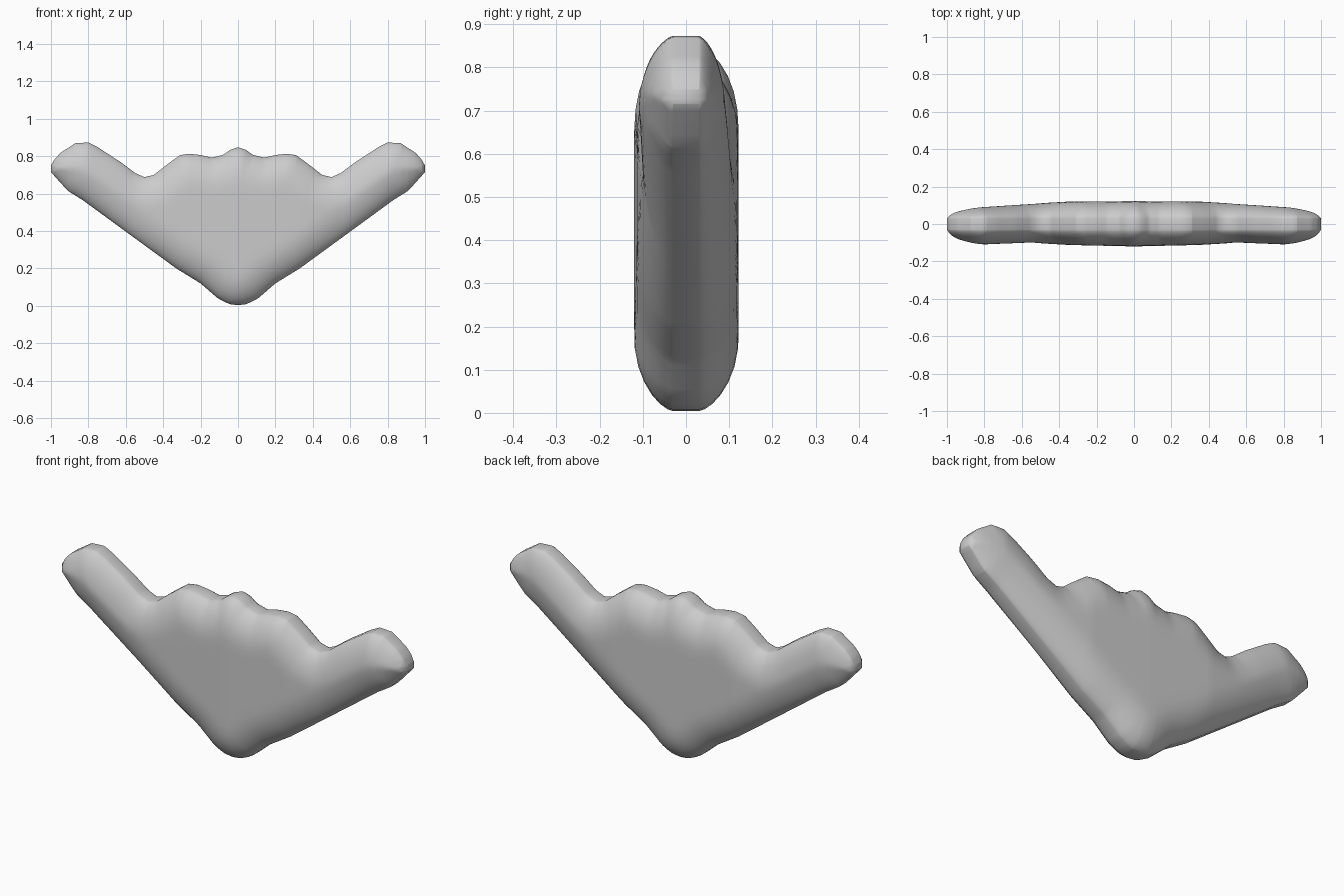
import bpy, bmesh, math
from mathutils import Vector
from mathutils.geometry import intersect_point_line

if "Cube" in bpy.data.objects:
    bpy.data.objects.remove(bpy.data.objects["Cube"])

# Right half of the outline: lower and upper edge as (x, z)
LOWER = [(0, 0.004), (0.04, 0.008), (0.07, 0.02), (0.11, 0.042), (0.2, 0.12), (0.33, 0.2),
         (0.57, 0.375), (0.7, 0.47), (0.83, 0.565), (0.91, 0.615), (0.96, 0.67), (1, 0.715)]
UPPER = [(0, 0.848), (0.04, 0.835), (0.08, 0.807), (0.14, 0.792), (0.2, 0.806), (0.26, 0.813),
         (0.31, 0.806), (0.38, 0.755), (0.45, 0.7), (0.5, 0.688), (0.55, 0.71), (0.63, 0.77),
         (0.75, 0.848), (0.8, 0.873), (0.87, 0.87), (0.95, 0.817), (0.98, 0.785), (1, 0.75)]
# Greatest depth of the front and back faces along x
FRONT = [(0, 0.12), (0.35, 0.112), (0.55, 0.1), (0.8, 0.111), (1, 0.1)]
BACK = [(0, 0.122), (0.35, 0.12), (0.6, 0.105), (0.8, 0.092), (1, 0.08)]
RIM = 0.03      # half width of the flat rim
ROUND = 0.17    # how far the rounding reaches inwards


def lerp(table, x):
    for (x0, z0), (x1, z1) in zip(table, table[1:]):
        if x <= x1:
            return z0 + (z1 - z0) * (x - x0) / (x1 - x0)
    return table[-1][1]


# Closed outline used to measure distance to the edge
half = LOWER + UPPER[::-1]
loop = [Vector((x, z)) for x, z in half] + [Vector((-x, z)) for x, z in half[::-1]]
segments = [(a, b) for a, b in zip(loop, loop[1:] + loop[:1]) if (a - b).length > 1e-5
            and not (a.x == 0 and b.x == 0)]


def edge_distance(p):
    best = 9.0
    for a, b in segments:
        q, t = intersect_point_line(p, a, b)
        q = a.lerp(b, min(1, max(0, t)))
        best = min(best, (q.xy - p).length)
    return best


def swell(d):
    k = 1 - min(d / ROUND, 1)
    return (1 - k * k) ** 0.65


# Columns across the width, each one a closed ring of front and back points
N = 22
xs = {round(i / 32, 4) for i in range(33)} | {0.985}
xs |= {p[0] for p in LOWER + UPPER}
xs = sorted(xs | {-x for x in xs})
bm = bmesh.new()
rings = []
for x in xs:
    ax = abs(x)
    z0, z1 = lerp(LOWER, ax), lerp(UPPER, ax)
    front, back = [], []
    for j in range(N + 1):
        z = z0 + (z1 - z0) * (1 - math.cos(math.pi * j / N)) / 2
        s = swell(edge_distance(Vector((x, z))))
        front.append(bm.verts.new((x, -RIM - (lerp(FRONT, ax) - RIM) * s, z)))
        back.append(bm.verts.new((x, RIM + (lerp(BACK, ax) - RIM) * s, z)))
    rings.append(front + back[::-1])
for a, b in zip(rings, rings[1:]):
    n = len(a)
    for j in range(n):
        k = (j + 1) % n
        bm.faces.new((a[j], b[j], b[k], a[k]))
bm.faces.new(rings[0])
bm.faces.new(rings[-1][::-1])
bmesh.ops.recalc_face_normals(bm, faces=bm.faces)

# Winged plaque with raised arms and a scalloped top
mesh = bpy.data.meshes.new("winged_plaque")
bm.to_mesh(mesh)
bm.free()
plaque = bpy.data.objects.new("winged_plaque", mesh)
bpy.context.collection.objects.link(plaque)
bpy.context.view_layer.objects.active = plaque
plaque.select_set(True)
bpy.ops.object.shade_smooth_by_angle(angle=math.radians(60))
